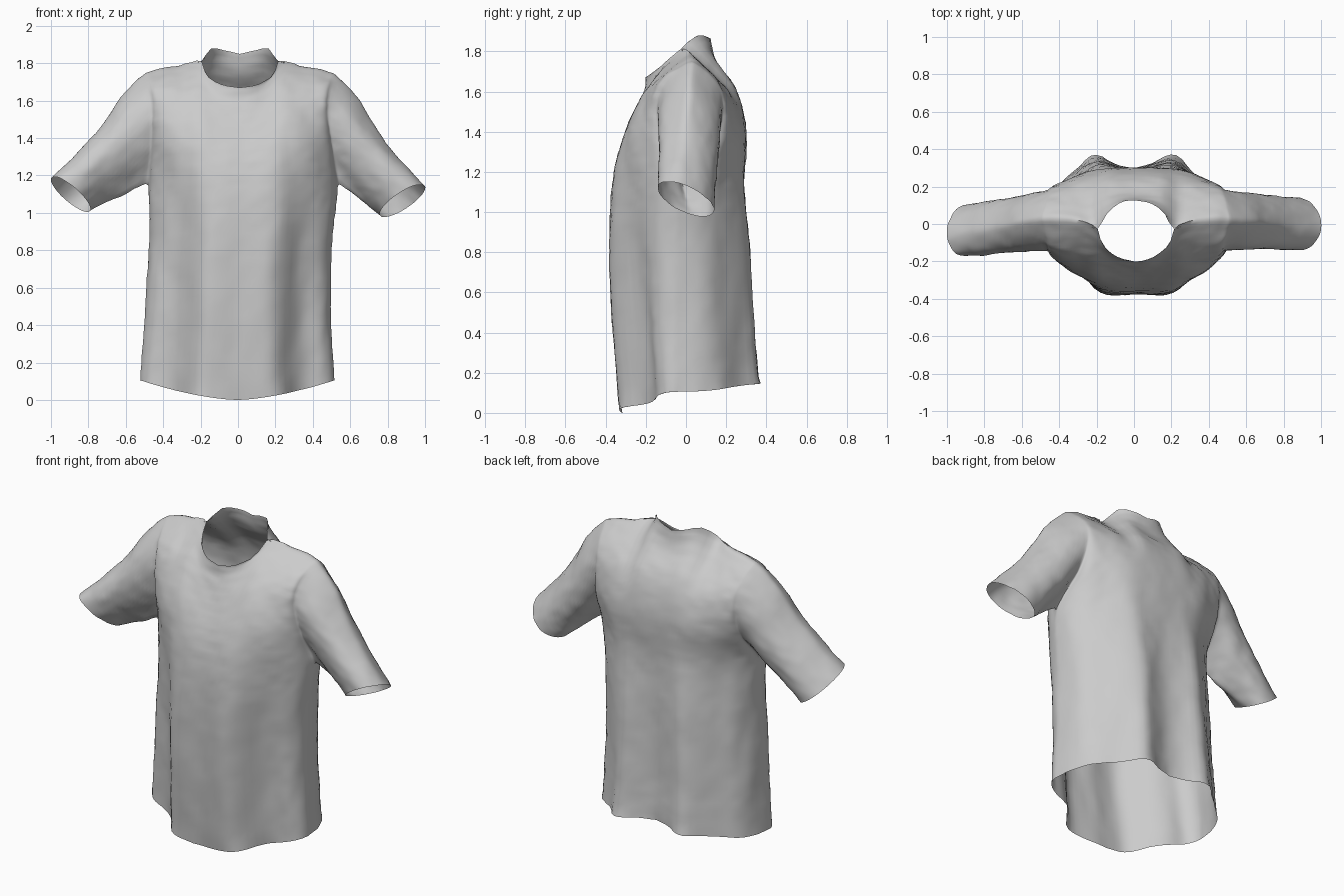
import bpy, bmesh, math
from mathutils import Vector, noise

if "Cube" in bpy.data.objects:
    bpy.data.objects.remove(bpy.data.objects["Cube"])

N = 24        # columns per half panel
STEPS = 8     # mesh rows between two key rows


def curve(table, x):
    """Smooth curve through (x, value) pairs."""
    n = len(table)

    def slope(i):
        a, b = table[max(i - 1, 0)], table[min(i + 1, n - 1)]
        return (b[1] - a[1]) / (b[0] - a[0])
    i = 0
    while i < n - 2 and x > table[i + 1][0]:
        i += 1
    (x0, y0), (x1, y1) = table[i], table[i + 1]
    h = x1 - x0
    s = min(max((x - x0) / h, 0), 1)
    return ((2*s**3 - 3*s**2 + 1) * y0 + (s**3 - 2*s**2 + s) * h * slope(i)
            + (3*s**2 - 2*s**3) * y1 + (s**3 - s**2) * h * slope(i + 1))


def catmull(p0, p1, p2, p3, s):
    return 0.5 * (2*p1 + (p2 - p0)*s + (2*p0 - 5*p1 + 4*p2 - p3)*s*s
                  + (3*p1 - p0 - 3*p2 + p3)*s**3)


# Key rows: hem, two on the body, armpit, three on the chest
WIDTH = [.52, .499, .492, .505, .48, .468, .48]
SHIFT = [-.004, .0, .015, .027, .02, .01, .01]
FOLD = [1, .88, .6, .25, 0, 0, 0]        # how deep the drape folds are
LOW_Z = [None, .45, .85, 1.14]
RISE = [.35, .65, .85]                   # share of armpit-to-top height
SMOOTH = [(0, 1), (.2, 1), (.4, .96), (.6, .83), (.8, .59), (.92, .36), (.98, .17), (1, 0)]
SHOULDER = [(.6, (.285, .015, 1.797)), (.8, (.40, .03, 1.785)), (1, (.505, .03, 1.755))]
NECK_SIDE = [(.45, (.207, -.025, 1.812))]

FRONT = dict(
    depth=[-.33, -.37, -.385, -.368, -.325, -.27, -.225],
    side=[-.06, -.06, -.05, -.03, -.11, -.14, -.09],
    fold=[(0, .95), (.2, .99), (.35, 1), (.46, .87), (.57, .55), (.7, .38), (.9, .28),
          (.98, .13), (1, 0)],
    hem=lambda t: .105 * t**1.6,
    ease=[.15, .5],
    top=[(0, (0, -.2, 1.67)), (.2, (.1, -.175, 1.688)), (.35, (.178, -.108, 1.74))]
    + NECK_SIDE + SHOULDER)
BACK = dict(
    depth=[.37, .35, .325, .297, .302, .255, .165],
    side=[-.06, -.06, -.05, -.03, .14, .18, .135],
    fold=[(0, .82), (.2, .89), (.42, 1), (.6, .80), (.75, .65), (.9, .48), (.98, .24), (1, 0)],
    hem=lambda t: .105 + .05 * (1 - t * t),
    ease=[.05, .3],
    top=[(0, (0, .13, 1.85)), (.18, (.08, .115, 1.868)), (.32, (.155, .055, 1.878))]
    + NECK_SIDE + SHOULDER)


def column(panel, u):
    """One vertical line of cloth from the hem to the neck or shoulder."""
    sgn = -1 if u < 0 else 1
    t = math.sin(abs(u) * math.pi / 2)
    top = Vector([curve([(k, p[a]) for k, p in panel['top']], t) for a in range(3)])
    top.x = sgn * top.x + .01
    keys = []
    for r in range(7):
        shape = (FOLD[r] * curve(panel['fold'], t) + (1 - FOLD[r]) * curve(SMOOTH, t))
        y = panel['side'][r] + (panel['depth'][r] - panel['side'][r]) * shape
        if r == 0:
            z = panel['hem'](t)
        elif r < 4:
            z = LOW_Z[r]
        else:
            z = 1.14 + (top.z - 1.14) * RISE[r - 4]
        if r > 4:                     # lean the cloth in toward the neck
            y += (top.y - y) * panel['ease'][r - 5] * (1 - t**4)
        keys.append(Vector((SHIFT[r] + sgn * WIDTH[r] * t, y, z)))
    keys.append(top)
    pts = [keys[0]]
    for i in range(7):
        p1, p2 = keys[i], keys[i + 1]
        p0 = keys[i - 1] if i else 2 * p1 - p2
        p3 = keys[i + 2] if i < 6 else 2 * p2 - p1
        if i == 2 and t > .9999:      # side seam is shared by both panels
            p3 = 2 * p2 - p1
        pts += [catmull(p0, p1, p2, p3, s / STEPS) for s in range(1, STEPS + 1)]
    return pts


def add_grid(bm, lines, flip=False):
    vs = [[bm.verts.new(p) for p in line] for line in lines]
    for a, b in zip(vs, vs[1:]):
        for i in range(len(a) - 1):
            f = [a[i], b[i], b[i + 1], a[i + 1]]
            bm.faces.new(f[::-1] if flip else f)


bm = bmesh.new()

# Front and back panels
us = [i / N for i in range(-N, N + 1)]
front = [column(FRONT, u) for u in us]
back = [column(BACK, u) for u in us]
add_grid(bm, front)
add_grid(bm, back, flip=True)


# Sleeves, lofted from the armhole edge to a tilted oval cuff
def sleeve(idx, centre, up, fwd, flip):
    start = 3 * STEPS
    hole = front[idx][start:] + back[idx][start:-1][::-1]
    count = len(hole) - 1
    centre, up, fwd = Vector(centre), Vector(up), Vector(fwd)
    out = 1 if centre.x > 0 else -1
    rings = []
    for k in range(21):
        s = k / 20
        ring = []
        for i, p in enumerate(hole):
            a = 2 * math.pi * i / count
            q = centre - up * math.cos(a) + fwd * math.sin(a)
            high = max(0, -math.cos(a))
            bulge = .018 * high * math.sin(math.pi * min(1, s * 2.6))
            dip = .012 * high * math.sin(math.pi * max(0, (s - .3) / .7))
            ring.append(p.lerp(q, s) + Vector((out * (bulge - dip), 0, .5 * bulge - dip)))
        rings.append(ring)
    add_grid(bm, rings, flip)


sleeve(-1, (.88, 0, 1.065), (.12, -.03, .078), (-.02, -.135, .04), False)
sleeve(0, (-.895, -.035, 1.10), (-.105, -.03, .085), (.015, -.135, .04), True)

# Weld the seams and relax the cloth across them
bmesh.ops.remove_doubles(bm, verts=bm.verts, dist=1e-4)
bmesh.ops.recalc_face_normals(bm, faces=bm.faces)
inner = [v for v in bm.verts if not v.is_boundary]
for _ in range(5):
    bmesh.ops.smooth_vert(bm, verts=inner, factor=.5,
                          use_axis_x=True, use_axis_y=True, use_axis_z=True)

# Fine cloth wrinkles
bm.normal_update()
moves = []
for v in bm.verts:
    p = v.co
    amount = (.006 * noise.noise(Vector((p.x * 9, p.y * 9, p.z * 4)))
              + .004 * noise.noise(Vector((p.x * 16, p.y * 16, p.z * 28))))
    moves.append((v, v.normal * amount))
for v, d in moves:
    v.co += d
    v.co.z = max(v.co.z, 0)

mesh = bpy.data.meshes.new("shirt")
bm.to_mesh(mesh)
bm.free()
shirt = bpy.data.objects.new("shirt", mesh)
bpy.context.collection.objects.link(shirt)
bpy.context.view_layer.objects.active = shirt
shirt.select_set(True)
bpy.ops.object.shade_smooth_by_angle(angle=math.radians(60))
